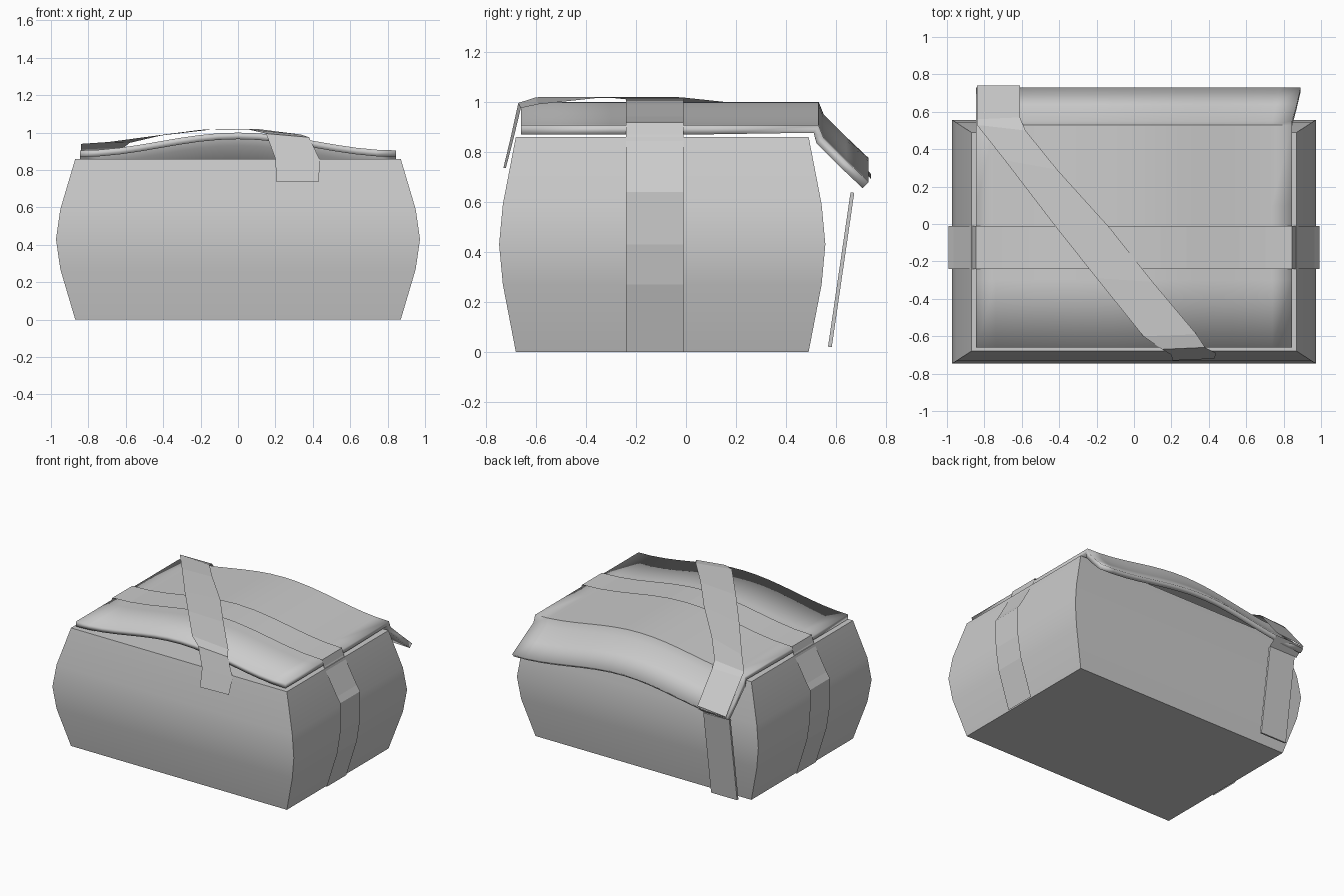
import bpy, bmesh, math

if "Cube" in bpy.data.objects:
    bpy.data.objects.remove(bpy.data.objects["Cube"])


def make_object(name, bm):
    bmesh.ops.recalc_face_normals(bm, faces=bm.faces) if name == "body" else None
    mesh = bpy.data.meshes.new(name)
    bm.to_mesh(mesh)
    bm.free()
    obj = bpy.data.objects.new(name, mesh)
    bpy.context.collection.objects.link(obj)
    return obj


def grid(name, rows):
    """Sheet through rows of points; rows run along y or down, points along x."""
    bm = bmesh.new()
    vs = [[bm.verts.new(p) for p in row] for row in rows]
    for a, b in zip(vs, vs[1:]):
        for i in range(len(a) - 1):
            bm.faces.new((a[i], a[i + 1], b[i + 1], b[i]))
    return make_object(name, bm)


def solidify(obj, thickness, offset=-1):
    mod = obj.modifiers.new("thickness", 'SOLIDIFY')
    mod.thickness = thickness
    mod.offset = offset


def smooth(obj, angle):
    bpy.context.view_layer.objects.active = obj
    obj.select_set(True)
    bpy.ops.object.shade_smooth_by_angle(angle=math.radians(angle))
    obj.select_set(False)


def lid_z(x):
    x = max(-0.845, min(0.845, x))
    return 0.905 + 0.0475 * (1 + math.cos(math.pi * x / 0.845))


# bulging body: rectangular rings at five heights
bm = bmesh.new()
rings = []
for z, out in [(0, 0), (0.27, 0.08), (0.43, 0.103), (0.59, 0.08), (0.86, 0)]:
    x, f, b = 0.87 + out, -0.68 - 0.65 * out, 0.49 + 0.65 * out
    rings.append([bm.verts.new(p) for p in
                  [(-x, f, z), (x, f, z), (x, b, z), (-x, b, z)]])
for lo, hi in zip(rings, rings[1:]):
    for i in range(4):
        j = (i + 1) % 4
        bm.faces.new((lo[i], lo[j], hi[j], hi[i]))
bm.faces.new(rings[0][::-1])
bm.faces.new(rings[-1])
body = make_object("body", bm)
smooth(body, 30)

# arched lid sheet with drooping back flap
profile = [(-0.66, 0, 1), (-0.3, 0, 1), (0.1, 0, 1), (0.53, 0, 1),
           (0.55, -0.05, 1.0), (0.64, -0.14, 1.03), (0.73, -0.225, 1.055)]
rows = []
for y, dz, flare in profile:
    row = []
    for i in range(17):
        x = -0.845 + 1.69 * i / 16
        row.append((x * flare if x > 0 else x, y, lid_z(x) + dz))
    rows.append(row)
lid = grid("lid", rows)
solidify(lid, 0.035)
smooth(lid, 40)

# strap crossing the lid and running down both ends
side = [(0.86, 0.87), (0.965, 0.68), (0.992, 0.64), (0.99, 0.43),
        (0.965, 0.27), (0.88, 0.0)]
over = [(-0.845 + 1.69 * i / 12, 0) for i in range(13)]
path = [(-x, z) for x, z in reversed(side)]
path += [(x, lid_z(x) + 0.012) for x, _ in over]
path += side
cross_strap = grid("cross_strap", [[(x, -0.24, z) for x, z in path],
                                   [(x, -0.01, z) for x, z in path]])

# diagonal strap: left edge x, right edge x, left y, right y, left z, right z
stations = [(0.205, 0.43, -0.73, -0.72, 0.735, 0.735),
            (0.20, 0.44, -0.70, -0.69, 0.86, 0.85),
            (0.15, 0.38, -0.67, -0.66, 0.995, 0.975),
            (0.05, 0.335, -0.60, -0.59, 1.018, 0.99),
            (-0.20, 0.10, -0.29, -0.31, 1.015, 1.02),
            (-0.43, -0.13, 0.0, -0.02, 0.985, 1.018),
            (-0.69, -0.41, 0.34, 0.29, 0.95, 0.985),
            (-0.84, -0.58, 0.53, 0.50, 0.94, 0.945),
            (-0.84, -0.61, 0.56, 0.57, 0.91, 0.92),
            (-0.84, -0.61, 0.74, 0.74, 0.69, 0.71)]
diagonal_strap = grid("diagonal_strap",
                      [[(a, ya, za), (b, yb, zb)] for a, b, ya, yb, za, zb in stations])

# folded strap end hanging behind the body
fold = grid("strap_fold", [[(-0.84, y, z), (-0.61, y, z)] for y, z in
                           [(0.74, 0.69), (0.665, 0.637)]])
tail = grid("strap_tail", [[(-0.82, y, z), (-0.61, y, z)] for y, z in
                           [(0.665, 0.637), (0.575, 0.02)]])
solidify(tail, 0.015, 0)

# flip sheets whose winding runs inward
for obj in (lid, cross_strap, diagonal_strap):
    if obj.data.polygons[len(obj.data.polygons) // 2].normal.z < 0:
        obj.data.flip_normals()
for obj in (fold, tail):
    if obj.data.polygons[0].normal.y < 0:
        obj.data.flip_normals()
